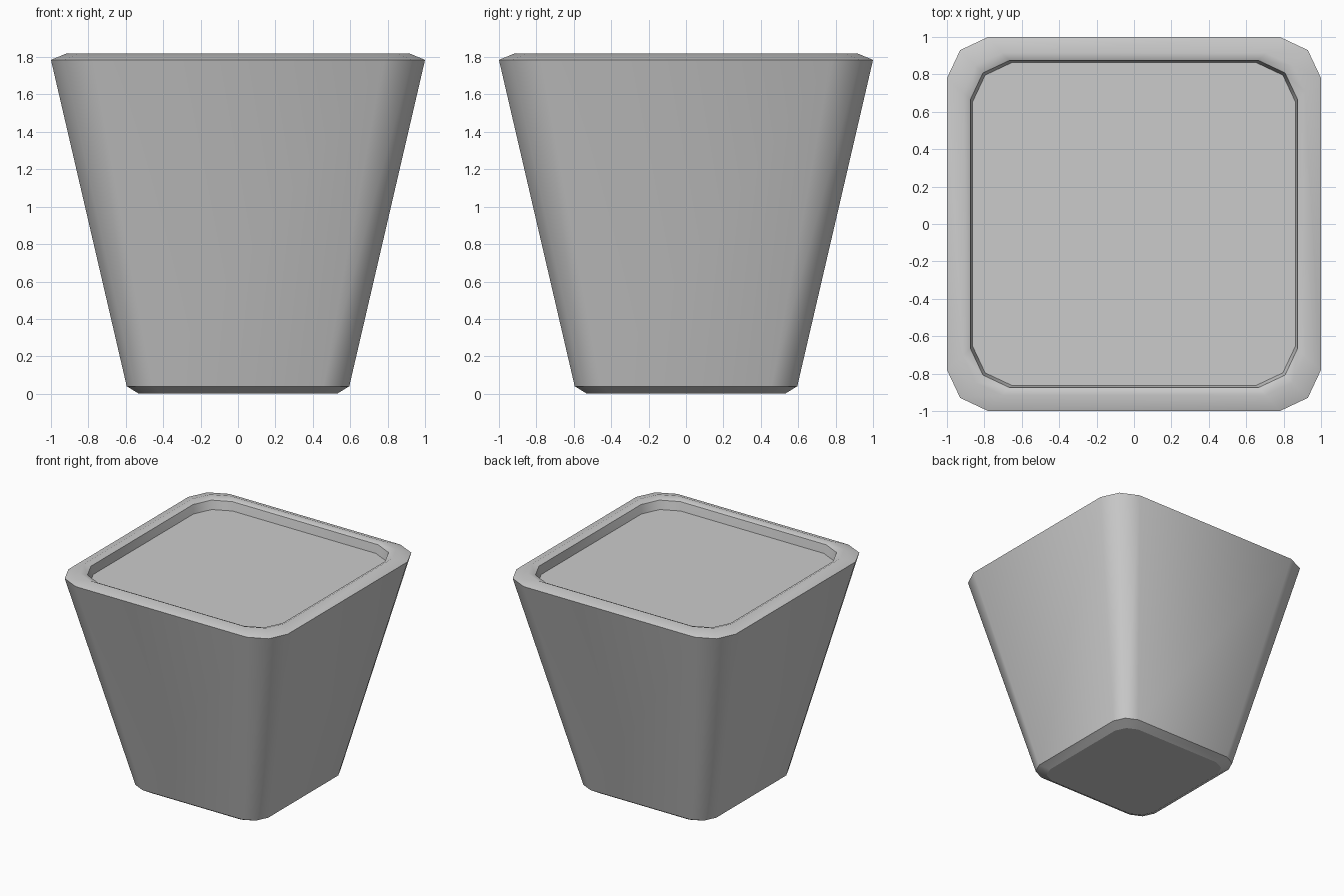
import bpy
import bmesh

cube = bpy.data.objects.get("Cube")
if cube:
    bpy.data.objects.remove(cube)

grey = bpy.data.materials.new("plain grey")
grey.use_nodes = True
colour = (0.6, 0.6, 0.6, 1)
grey.diffuse_color = colour
grey.node_tree.nodes["Principled BSDF"].inputs["Base Color"].default_value = colour


def rounded_square(bm, half, cut, z):
    """Ring of a square whose corners are rounded with two facets."""
    mid = half - cut * 0.32
    flat = half - cut
    corner = [(half, flat), (mid, mid), (flat, half)]
    ring = []
    for _ in range(4):
        ring += [bm.verts.new((x, y, z)) for x, y in corner]
        corner = [(-y, x) for x, y in corner]
    return ring


def sharpen(bm, ring):
    for a, b in zip(ring, ring[1:] + ring[:1]):
        bm.edges.get((a, b)).smooth = False


# Half width, corner cut, height and whether the ring is a crisp edge
profile = [
    (0.53, 0.13, 0.0, True),      # underside
    (0.595, 0.14, 0.04, True),    # foot chamfer
    (1.0, 0.22, 1.785, True),     # outer lip
    (0.915, 0.21, 1.82, False),   # rim crest
    (0.875, 0.21, 1.80, True),    # inner lip
    (0.863, 0.21, 1.73, True),    # soil edge
]

# Tapered planter with its recessed soil surface
bm = bmesh.new()
rings = [rounded_square(bm, *p[:3]) for p in profile]
for low, high in zip(rings, rings[1:]):
    for i in range(len(low)):
        j = (i + 1) % len(low)
        bm.faces.new((low[i], low[j], high[j], high[i]))
bm.faces.new(rings[0][::-1])
bm.faces.new(rings[-1])
for face in bm.faces:
    face.smooth = True
for ring, p in zip(rings, profile):
    if p[3]:
        sharpen(bm, ring)

mesh = bpy.data.meshes.new("planter")
bm.to_mesh(mesh)
bm.free()
mesh.materials.append(grey)
planter = bpy.data.objects.new("planter", mesh)
bpy.context.collection.objects.link(planter)
